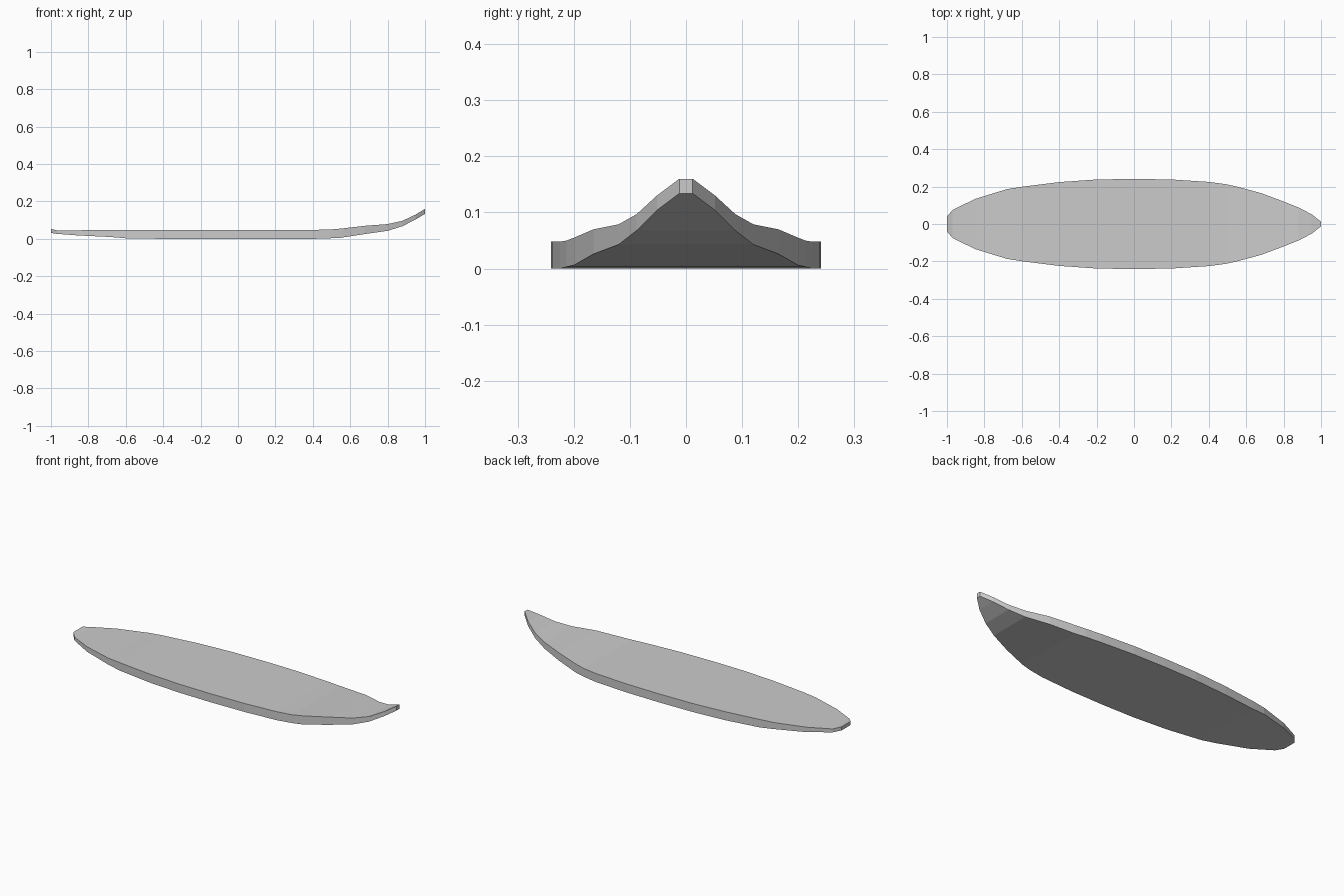
import bpy, bmesh

# Stations along the board: x, half width, bottom z, top z
stations = [
    (-1.00, 0.040, 0.032, 0.053), (-0.97, 0.075, 0.027, 0.046),
    (-0.85, 0.134, 0.018, 0.046), (-0.68, 0.186, 0.010, 0.047),
    (-0.60, 0.199, 0.003, 0.048), (-0.40, 0.224, 0.000, 0.048),
    (-0.20, 0.238, 0.000, 0.048), (0.00, 0.241, 0.000, 0.048),
    (0.20, 0.238, 0.000, 0.048), (0.40, 0.225, 0.000, 0.048),
    (0.49, 0.213, 0.003, 0.050), (0.55, 0.200, 0.006, 0.055),
    (0.68, 0.165, 0.026, 0.070), (0.80, 0.120, 0.043, 0.079),
    (0.88, 0.088, 0.068, 0.097), (0.95, 0.052, 0.104, 0.130),
    (1.00, 0.012, 0.134, 0.160),
]

# Board: loft a rectangular section along the stations
bm = bmesh.new()
rings = [[bm.verts.new(p) for p in ((x, -w, lo), (x, w, lo), (x, w, hi), (x, -w, hi))]
         for x, w, lo, hi in stations]
for a, b in zip(rings, rings[1:]):
    for i in range(4):
        j = (i + 1) % 4
        bm.faces.new((a[i], a[j], b[j], b[i]))

# Square tail and nose caps
bm.faces.new(rings[0])
bm.faces.new(rings[-1])
bmesh.ops.recalc_face_normals(bm, faces=bm.faces)

mesh = bpy.data.meshes.new("surfboard")
bm.to_mesh(mesh)
bm.free()
board = bpy.data.objects.new("surfboard", mesh)
bpy.context.collection.objects.link(board)
